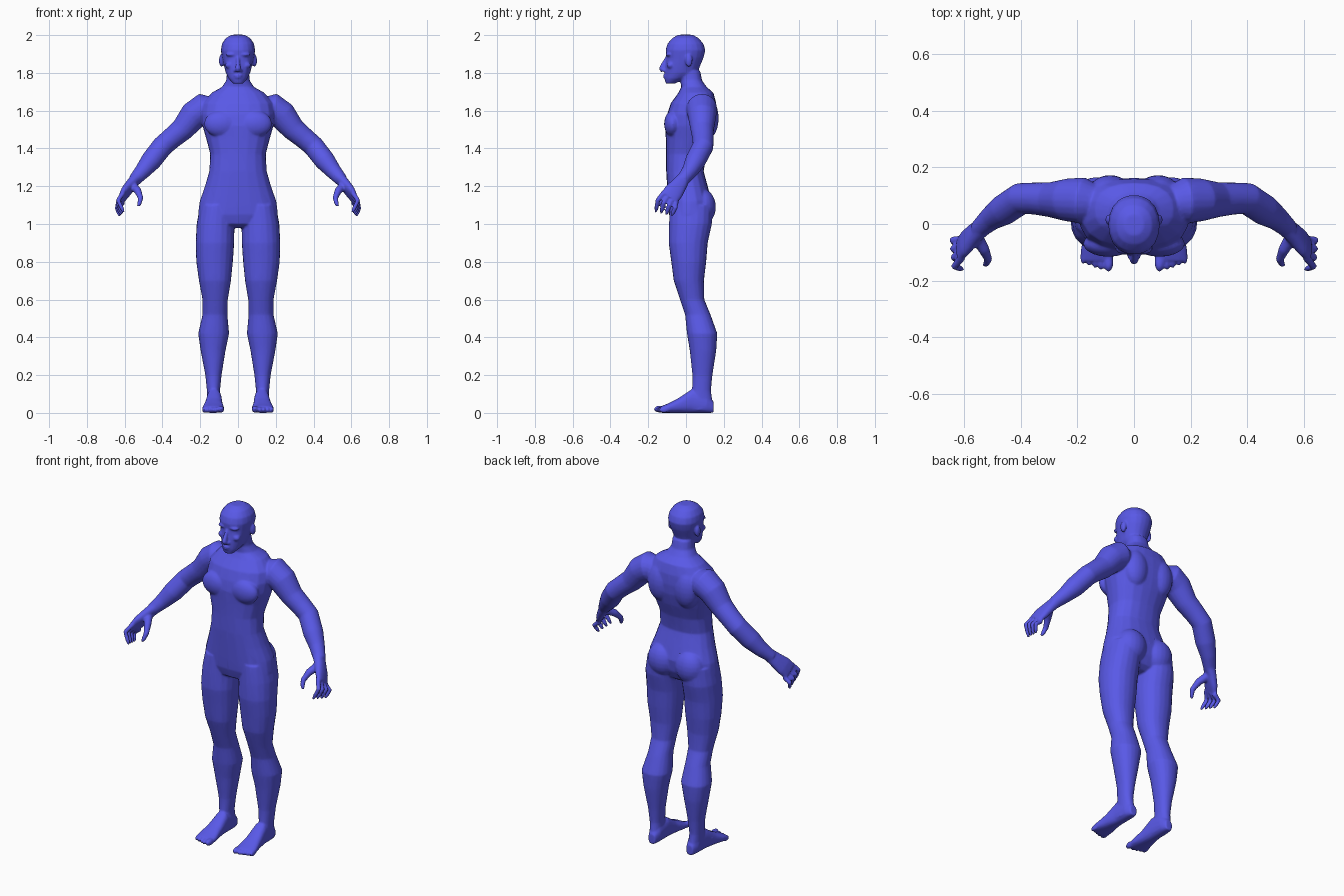
import bpy, bmesh
from math import cos, sin, pi
from mathutils import Vector, Matrix

bm = bmesh.new()
SIDES = 20


def loft(rings, mirror=False, n=2.0):
    """Skin a closed tube through rings of (centre, half axis, half axis)."""
    for s in ((1, -1) if mirror else (1,)):
        loops = []
        for c, u, v in rings:
            loop = []
            for i in range(SIDES):
                a = 2 * pi * i / SIDES
                k = (abs(cos(a)) ** n + abs(sin(a)) ** n) ** (-1 / n)
                p = c + u * cos(a) * k + v * sin(a) * k
                loop.append(bm.verts.new((p.x * s, p.y, p.z)))
            loops.append(loop)
        for a, b in zip(loops, loops[1:]):
            for i in range(SIDES):
                j = (i + 1) % SIDES
                bm.faces.new((a[i], a[j], b[j], b[i]))
        bm.faces.new(loops[0])
        bm.faces.new(loops[-1])


def level(z, x, w, front, back):
    """Horizontal ring from its half width and its front and back depth."""
    return (Vector((x, (front + back) / 2, z)), Vector((w, 0, 0)),
            Vector((0, (back - front) / 2, 0)))


def tube(points, mirror=True):
    """Round limb through (x, y, z, radius) points."""
    pos = [Vector(p[:3]) for p in points]
    rings = []
    for i, p in enumerate(points):
        d = pos[min(i + 1, len(pos) - 1)] - pos[max(i - 1, 0)]
        u = d.cross(Vector((0, 1, 0))).normalized()
        v = d.cross(u).normalized()
        rings.append((pos[i], u * p[3], v * p[3]))
    loft(rings, mirror)


def blob(x, y, z, rx, ry, rz):
    """Ellipsoid muscle, mirrored when off centre."""
    for s in ((1, -1) if x else (1,)):
        m = Matrix.Translation((x * s, y, z)) @ Matrix.Diagonal((rx, ry, rz, 1))
        bmesh.ops.create_uvsphere(bm, u_segments=20, v_segments=12, radius=1, matrix=m)


# Torso and neck
loft([level(z, 0, w, f, b) for z, w, f, b in (
    (1.81, .058, -.035, .075), (1.76, .062, -.03, .085), (1.725, .085, -.025, .11),
    (1.695, .14, -.04, .145), (1.64, .185, -.08, .16), (1.58, .195, -.10, .163),
    (1.52, .188, -.11, .158), (1.45, .168, -.107, .14), (1.37, .147, -.105, .11),
    (1.28, .152, -.105, .093), (1.20, .175, -.10, .115), (1.12, .203, -.095, .135),
    (1.05, .212, -.09, .125), (1.00, .15, -.075, .10), (.98, .06, -.04, .07))], n=2.4)
blob(.09, -.07, 1.53, .09, .046, .07)      # chest
blob(.085, .115, 1.56, .075, .058, .11)    # shoulder blades
blob(.09, .088, 1.09, .088, .07, .095)     # buttocks

# Legs
loft([level(*r) for r in (
    (1.10, .11, .09, -.085, .14), (1.0, .119, .10, -.09, .137),
    (.9, .122, .102, -.092, .115), (.8, .124, .097, -.078, .107),
    (.7, .122, .085, -.065, .095), (.6, .121, .067, -.032, .097),
    (.52, .122, .066, -.005, .13), (.42, .129, .082, .005, .166),
    (.33, .132, .066, .02, .16), (.2, .13, .043, .034, .14),
    (.12, .13, .035, .032, .132), (.06, .127, .034, .02, .14),
    (.015, .126, .034, 0, .14))], mirror=True, n=2.2)

# Feet: rings run from heel to toes as (y, x, half width, top)
loft([(Vector((x, y, t / 2)), Vector((w, 0, 0)), Vector((0, 0, t / 2)))
      for y, x, w, t in ((.146, .124, .022, .06), (.11, .125, .036, .10),
                         (.03, .126, .04, .125), (-.04, .129, .048, .078),
                         (-.095, .131, .058, .05), (-.13, .131, .056, .036))],
     mirror=True, n=2.6)
blob(.09, -.138, .02, .017, .032, .019)    # big toe
for i in range(4):
    blob(.117 + .021 * i, -.138 + .007 * i, .016, .010, .026, .016)

# Arms
tube([(.13, .075, 1.61, .06), (.18, .083, 1.612, .082), (.235, .085, 1.575, .076),
      (.295, .086, 1.50, .062), (.35, .09, 1.455, .057), (.40, .09, 1.412, .056),
      (.46, .05, 1.335, .055), (.505, .02, 1.28, .043), (.55, -.02, 1.23, .033)])

# Palms
across = Vector((0, -.83, .56))
thick = Vector((.065, -.065, -.095)).cross(across).normalized()
loft([(Vector((x, y, z)), across * w, thick * t) for x, y, z, w, t in (
    (.535, -.01, 1.245, .034, .03), (.565, -.035, 1.21, .042, .027),
    (.595, -.066, 1.17, .052, .024), (.617, -.09, 1.137, .05, .016))],
    mirror=True, n=2.4)

# Fingers, from index to little finger, and thumb
for i in range(4):
    t = i / 3
    base, mid, tip = (Vector(a).lerp(Vector(b), t) for a, b in (
        ((.607, -.117, 1.166), (.607, -.053, 1.113)),
        ((.635, -.15, 1.125), (.643, -.057, 1.085)),
        ((.605, -.160, 1.062), (.625, -.077, 1.042))))
    tube([(*base, .014), (*mid, .0125), (*mid.lerp(tip, .6), .0115), (*tip, .007)])
tube([(.56, -.04, 1.205, .025), (.53, -.09, 1.175, .02), (.515, -.125, 1.137, .015),
      (.522, -.14, 1.108, .012), (.53, -.145, 1.093, .007)])

# Head
loft([level(z, 0, w, f, b) for z, w, f, b in (
    (1.743, .026, -.108, -.06), (1.77, .05, -.113, 0), (1.80, .065, -.113, .06),
    (1.84, .075, -.109, .076), (1.88, .084, -.103, .093), (1.92, .091, -.108, .103),
    (1.955, .085, -.098, .092), (1.985, .064, -.072, .066), (2.002, .034, -.04, .035))],
    n=2.2)
tube([(0, -.10, 1.885, .008), (0, -.118, 1.85, .011), (0, -.129, 1.822, .016),
      (0, -.122, 1.808, .012)], mirror=False)     # nose
blob(.034, -.09, 1.897, .032, .018, .010)  # brows
blob(.045, -.082, 1.84, .024, .02, .018)   # cheekbones
blob(.016, -.128 + .022, 1.812, .010, .02, .009)  # nostrils
blob(0, -.112, 1.787, .024, .011, .005)    # upper lip
blob(0, -.111, 1.776, .02, .010, .005)     # lower lip
blob(.088, .015, 1.865, .013, .02, .034)   # ears

bmesh.ops.recalc_face_normals(bm, faces=bm.faces)
mesh = bpy.data.meshes.new("body")
bm.to_mesh(mesh)
bm.free()
body = bpy.data.objects.new("body", mesh)
bpy.context.collection.objects.link(body)

# Fuse all parts into one skin, soften the joins, then lighten the mesh
fuse = body.modifiers.new("fuse", 'REMESH')
fuse.mode = 'VOXEL'
fuse.voxel_size = .005
fuse.use_smooth_shade = True
soften = body.modifiers.new("soften", 'SMOOTH')
soften.factor = .5
soften.iterations = 10
lighten = body.modifiers.new("lighten", 'DECIMATE')
lighten.ratio = .2

skin = bpy.data.materials.new("blue")
skin.diffuse_color = (.1, .1, .8, 1)
mesh.materials.append(skin)
